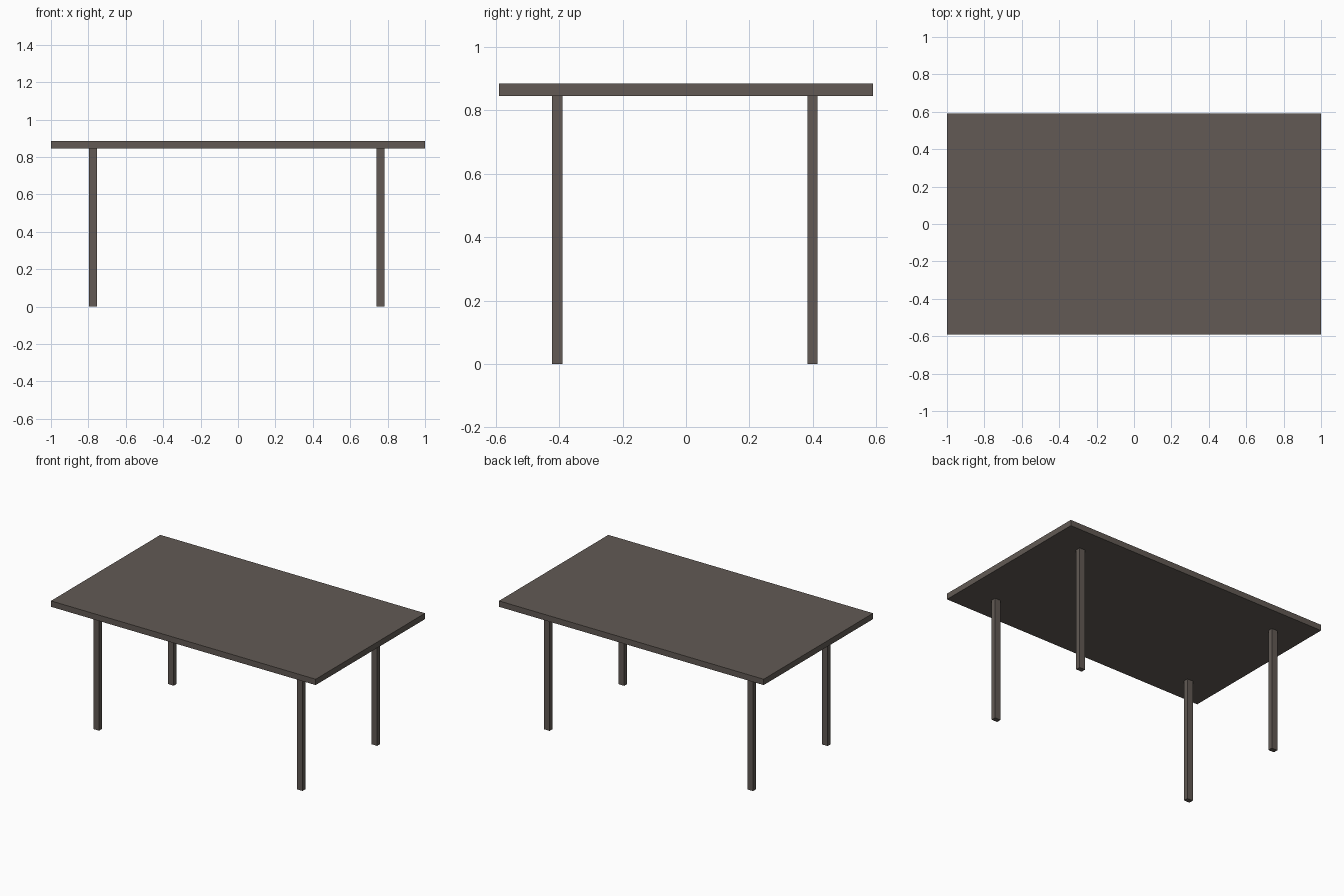
import bpy

if "Cube" in bpy.data.objects:
    bpy.data.objects.remove(bpy.data.objects["Cube"])

# Single dark wood colour
wood = bpy.data.materials.new("dark_grey_brown_wood")
wood.diffuse_color = (0.122, 0.102, 0.089, 1.0)
wood.use_nodes = True
wood.node_tree.nodes["Principled BSDF"].inputs["Base Color"].default_value = wood.diffuse_color


def box(name, x0, x1, y0, y1, z0, z1):
    """Axis-aligned box between the given limits."""
    bpy.ops.mesh.primitive_cube_add(
        size=1, location=((x0 + x1) / 2, (y0 + y1) / 2, (z0 + z1) / 2))
    ob = bpy.context.object
    ob.name = name
    ob.scale = (x1 - x0, y1 - y0, z1 - z0)
    bpy.ops.object.transform_apply(location=False, rotation=False, scale=True)
    ob.data.materials.append(wood)
    return ob


TOP, UNDER = 0.885, 0.845

# Table top
box("table_top", -1.0, 1.0, -0.59, 0.59, UNDER, TOP)

# Four legs, set in from the edges
for side, (x0, x1) in {"left": (-0.797, -0.754), "right": (0.740, 0.783)}.items():
    for end, (y0, y1) in {"front": (-0.422, -0.390), "back": (0.383, 0.415)}.items():
        box(f"{end}_{side}_leg", x0, x1, y0, y1, 0.0, UNDER)
